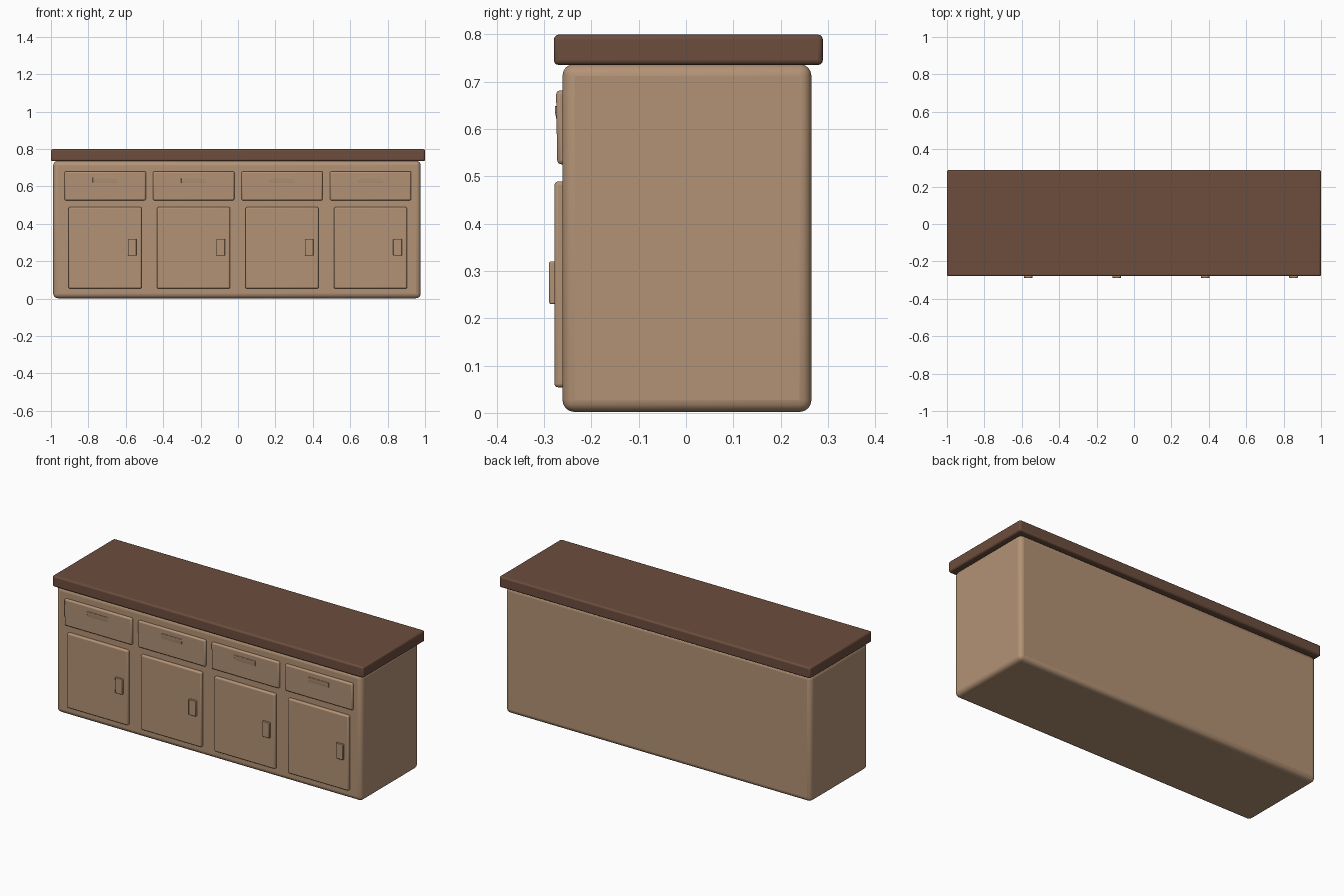
import bpy, bmesh, math

if "Cube" in bpy.data.objects:
    bpy.data.objects.remove(bpy.data.objects["Cube"])


def material(name, color):
    m = bpy.data.materials.new(name)
    m.diffuse_color = color
    m.use_nodes = True
    m.node_tree.nodes["Principled BSDF"].inputs["Base Color"].default_value = m.diffuse_color
    return m


WOOD = material("light_wood", (0.45, 0.29, 0.18, 1))
DARK = material("dark_wood", (0.15, 0.075, 0.047, 1))


def finish(bm, name, mat, bevel, segments):
    bmesh.ops.recalc_face_normals(bm, faces=bm.faces)
    me = bpy.data.meshes.new(name)
    bm.to_mesh(me)
    bm.free()
    ob = bpy.data.objects.new(name, me)
    bpy.context.collection.objects.link(ob)
    me.materials.append(mat)
    if bevel:
        mod = ob.modifiers.new("rounded_edges", 'BEVEL')
        mod.width, mod.segments = bevel, segments
    bpy.ops.object.select_all(action='DESELECT')
    bpy.context.view_layer.objects.active = ob
    ob.select_set(True)
    bpy.ops.object.shade_smooth_by_angle(angle=math.radians(40))
    return ob


def box(name, x, y, z, mat, bevel, segments=3):
    """Rounded box from (min, max) pairs."""
    bm = bmesh.new()
    bmesh.ops.create_cube(bm, size=1)
    for v in bm.verts:
        v.co = [r[0] if c < 0 else r[1] for c, r in zip(v.co, (x, y, z))]
    return finish(bm, name, mat, bevel, segments)


def extrude_x(name, profile, x0, x1, mat, bevel, segments=2):
    """Extrude a (y, z) profile along x."""
    bm = bmesh.new()
    face = bm.faces.new([bm.verts.new((x0, y, z)) for y, z in profile])
    ext = bmesh.ops.extrude_face_region(bm, geom=[face])
    moved = [g for g in ext["geom"] if isinstance(g, bmesh.types.BMVert)]
    bmesh.ops.translate(bm, verts=moved, vec=(x1 - x0, 0, 0))
    return finish(bm, name, mat, bevel, segments)


# Carcass and worktop
box("cabinet_body", (-0.988, 0.977), (-0.261, 0.265), (0.002, 0.737), WOOD, 0.025, 4)
box("worktop", (-1, 1), (-0.279, 0.289), (0.735, 0.799), DARK, 0.010, 3)

for i in range(4):
    c = -0.71 + i * 0.473
    n = i + 1
    # Drawer front, leaning very slightly
    extrude_x(f"drawer_{n}",
              [(-0.25, 0.525), (-0.272, 0.525), (-0.2745, 0.681), (-0.25, 0.681)],
              c - 0.217, c + 0.217, WOOD, 0.008)
    # Shallow finger pull: lip at the top fading into the drawer
    extrude_x(f"drawer_pull_{n}",
              [(-0.268, 0.648), (-0.277, 0.648), (-0.277, 0.637), (-0.271, 0.605)],
              c - 0.067, c + 0.067, WOOD, 0.001)
    # Door and its handle
    box(f"door_{n}", (c - 0.196, c + 0.195), (-0.278, -0.25), (0.054, 0.489), WOOD, 0.008)
    box(f"door_handle_{n}", (c + 0.121, c + 0.167), (-0.289, -0.27), (0.23, 0.32), WOOD, 0.003, 2)
